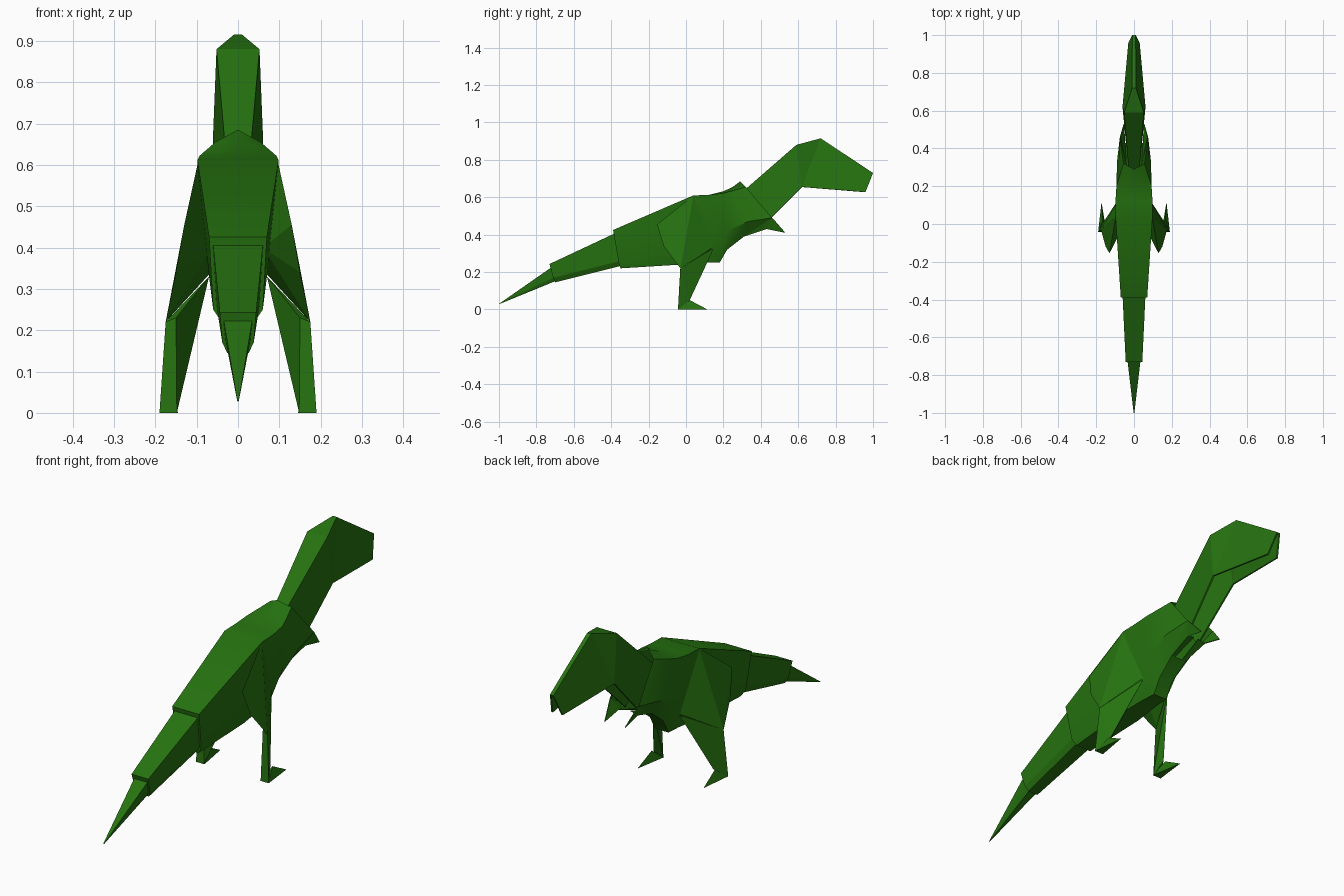
import bpy, bmesh, math

if "Cube" in bpy.data.objects:
    bpy.data.objects.remove(bpy.data.objects["Cube"])

green = bpy.data.materials.new("leaf green")
green.diffuse_color = (0.019, 0.17, 0.005, 1)
green.use_nodes = True
green.node_tree.nodes["Principled BSDF"].inputs["Base Color"].default_value = green.diffuse_color


def finish(name, bm, mirror=True, recalc=True):
    """Turn a half model into a mirrored green object."""
    if recalc:
        bmesh.ops.recalc_face_normals(bm, faces=bm.faces[:])
    me = bpy.data.meshes.new(name)
    bm.to_mesh(me)
    bm.free()
    ob = bpy.data.objects.new(name, me)
    bpy.context.collection.objects.link(ob)
    me.materials.append(green)
    if mirror:
        m = ob.modifiers.new("mirror", 'MIRROR')
        m.use_axis = (True, False, False)
    return ob


def loft(name, sections, caps):
    """Join half cross-sections; caps lists the sections to close."""
    bm = bmesh.new()
    rows = []
    for s in sections:
        s = s + [(0, s[-1][1], s[-1][2])]
        rows.append([bm.verts.new(p) for p in s])
    for a, b in zip(rows, rows[1:]):
        for i in range(len(a) - 1):
            bm.faces.new((a[i], a[i + 1], b[i + 1], b[i]))
    for c in caps:
        bm.faces.new(rows[c])
    return finish(name, bm)


def sheet(name, pts, faces, thick):
    """Thin folded sheet from a few corner points."""
    bm = bmesh.new()
    v = [bm.verts.new(p) for p in pts]
    for f in faces:
        bm.faces.new([v[i] for i in f])
    ob = finish(name, bm, recalc=False)
    s = ob.modifiers.new("thickness", 'SOLIDIFY')
    s.thickness = thick
    s.offset = -1
    return ob


def hull(name, pts):
    bm = bmesh.new()
    for p in pts:
        bm.verts.new(p)
    bmesh.ops.convex_hull(bm, input=bm.verts[:])
    return finish(name, bm)


# Body: top middle, shoulder, flank, belly corner for each section
body = loft("body", [
    [(0, -.39, .425), (.07, -.39, .425), (.06, -.36, .25), (.04, -.35, .22)],
    [(0, .04, .61), (.098, .04, .61), (.07, -.03, .33), (.05, -.03, .24)],
    [(0, .12, .612), (.098, .12, .612), (.072, .15, .34), (.04, .11, .25)],
    [(0, .20, .632), (.093, .20, .622), (.084, .22, .42), (.035, .18, .25)],
    [(0, .25, .655), (.078, .25, .635), (.09, .33, .47), (.035, .22, .32)],
    [(0, .29, .685), (.055, .32, .655), (.075, .46, .49), (.04, .31, .39)],
], [0])
bpy.context.view_layer.objects.active = body
body.select_set(True)
bpy.ops.object.shade_smooth_by_angle(angle=math.radians(25))
body.select_set(False)

# Little arms hanging off the chest
sheet("arms", [(.04, .31, .39), (.05, .43, .43), (.055, .53, .41), (.075, .46, .49),
               (0.012, .43, .44), (0.02, .31, .39)],
      [(0, 1, 3), (1, 2, 3), (0, 5, 4, 1)], .004)

# Tail in two nested tapering sections
loft("tail_middle", [
    [(0, -.73, .243), (.044, -.73, .243), (.038, -.71, .17), (.026, -.70, .145)],
    [(0, -.37, .412), (.061, -.37, .412), (.052, -.35, .26), (.036, -.34, .235)],
], [0, 1])
loft("tail_tip", [
    [(0, -1, .03), (.002, -1, .03), (.002, -1, .029), (.001, -1, .028)],
    [(0, -.71, .232), (.036, -.71, .232), (.03, -.70, .175), (.02, -.69, .155)],
], [0, 1])

# Head and neck: folded shell, open underneath
N, K, C, T = (.028, .28, .61), (.052, .59, .88), (.01, .72, .915), (.009, 1.0, .73)
J, H, G = (.03, .96, .628), (.061, .62, .655), (.04, .40, .435)
mid = [(0, p[1], p[2]) for p in (N, K, C, T)]
sheet("head_and_neck", [N, K, C, T, J, H, G] + mid,
      [(6, 5, 1, 0), (5, 2, 1), (5, 4, 3, 2),
       (0, 1, 8, 7), (1, 2, 9, 8), (2, 3, 10, 9)], .008)

# Thighs
hull("thighs", [(.096, .04, .61), (.13, -.155, .455), (.15, -.12, .34), (.175, -.03, .22),
                (.07, .15, .335), (.06, -.02, .40)])

# Lower legs and feet
hull("lower_legs", [(.175, -.03, .22), (.07, .15, .33), (.19, -.043, 0),
                    (.148, -.043, 0), (.155, .02, .05), (.15, -.03, .23)])
hull("feet", [(.19, -.043, 0), (.145, -.043, 0), (.172, .115, 0), (.165, .02, .05)])
